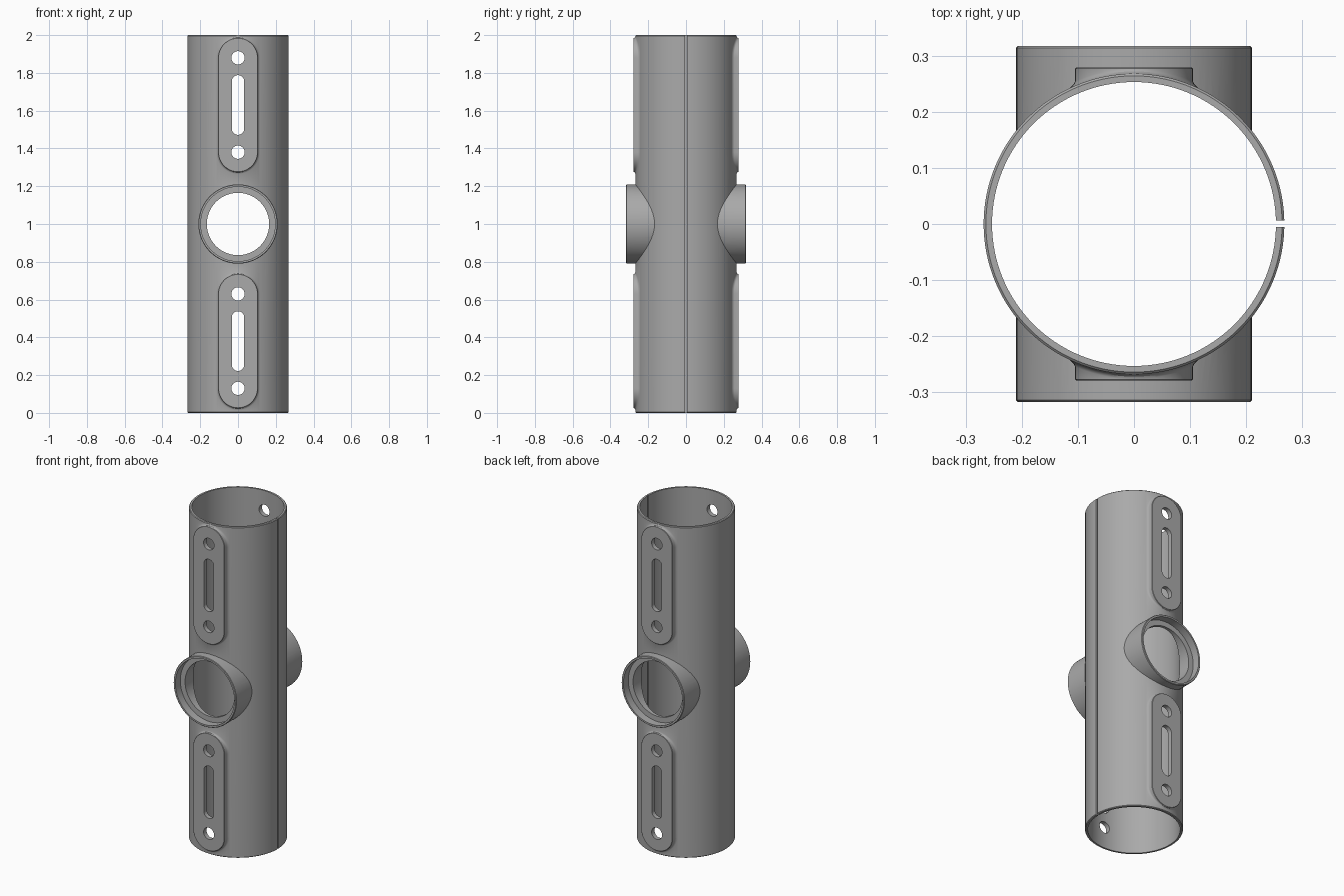
import bpy, bmesh, math
from mathutils import Vector

default = bpy.data.objects.get("Cube")
if default:
    bpy.data.objects.remove(default, do_unlink=True)

R_OUT, R_IN, HEIGHT = 0.268, 0.253, 2.0
PAD_CENTRES = (0.38, 1.63)

grey = bpy.data.materials.new("Grey metal")
grey.use_nodes = True
grey.diffuse_color = (0.4, 0.4, 0.4, 1)
grey.node_tree.nodes["Principled BSDF"].inputs["Base Color"].default_value = (0.4, 0.4, 0.4, 1)


def loft(name, rings):
    """Solid skinned through equal rings of points, capped at both ends."""
    bm = bmesh.new()
    loops = [[bm.verts.new(p) for p in ring] for ring in rings]
    n = len(loops[0])
    for a, b in zip(loops, loops[1:]):
        for i in range(n):
            j = (i + 1) % n
            bm.faces.new((a[i], a[j], b[j], b[i]))
    bm.faces.new(loops[0])
    bm.faces.new(loops[-1])
    bmesh.ops.recalc_face_normals(bm, faces=bm.faces)
    mesh = bpy.data.meshes.new(name)
    bm.to_mesh(mesh)
    bm.free()
    mesh.materials.append(grey)
    obj = bpy.data.objects.new(name, mesh)
    bpy.context.collection.objects.link(obj)
    return obj


def stadium(radius, half, steps=24):
    """Upright rounded slot outline in x, z; a circle when half is zero."""
    pts = []
    for side in (1, -1):
        for i in range(steps + (1 if half else 0)):
            a = math.pi * i / steps + (0 if side == 1 else math.pi)
            pts.append((radius * math.cos(a), radius * math.sin(a) + side * half))
    return pts


def upright(name, profile, n=128):
    """Vertical turned solid from (radius, z) pairs."""
    return loft(name, [[(r * math.cos(math.tau * i / n), r * math.sin(math.tau * i / n), z)
                        for i in range(n)] for r, z in profile])


def across(name, profile, z, half=0, steps=24):
    """Slot or round solid along y from (radius, y) pairs."""
    return loft(name, [[(x, y, z + v) for x, v in stadium(r, half, steps)] for r, y in profile])


def pad(name, z, side):
    """Flat-faced raised pad whose foot flares onto the tube wall."""
    half = 0.25
    rings = [[(x, side * 0.279, z + v) for x, v in stadium(0.103, half)],
             [(x, side * 0.277, z + v) for x, v in stadium(0.105, half)]]
    for spread, lift in ((0, 0.008), (0.002, 0.004), (0.006, 0.0015), (0.012, -0.001)):
        rings.append([(x, side * (math.sqrt(R_OUT ** 2 - x * x) + lift), z + v)
                      for x, v in stadium(0.105 + spread, half)])
    rings.append([(x, side * 0.2, z + v) for x, v in stadium(0.117, half)])
    return loft(name, rings)


def combine(target, tool, operation):
    mod = target.modifiers.new(tool.name, 'BOOLEAN')
    mod.operation, mod.solver, mod.object = operation, 'EXACT', tool
    bpy.context.view_layer.objects.active = target
    bpy.ops.object.modifier_apply(modifier=mod.name)
    bpy.data.objects.remove(tool, do_unlink=True)


# Tube wall with lightly broken outer rims
tube = upright("tube_body", [(R_OUT - 0.004, 0), (R_OUT, 0.004),
                             (R_OUT, HEIGHT - 0.004), (R_OUT - 0.004, HEIGHT)])

# Round side collars and the four pads
combine(tube, across("collars", [(0.207, -0.317), (0.21, -0.314), (0.21, 0.314), (0.207, 0.317)],
                     1.0, steps=48), 'UNION')
for z in PAD_CENTRES:
    for side in (-1, 1):
        combine(tube, pad("mounting_pad", z, side), 'UNION')

# Main bore, collar bores and their stepped seats
combine(tube, upright("main_bore", [(R_IN, -0.1), (R_IN, HEIGHT + 0.1)]), 'DIFFERENCE')
combine(tube, across("collar_bore", [(0.165, -0.5), (0.165, 0.5)], 1.0, steps=48), 'DIFFERENCE')
for side in (-1, 1):
    combine(tube, across("collar_seat", [(0.197, side * 0.27), (0.197, side * 0.5)],
                         1.0, steps=48), 'DIFFERENCE')

# Screw holes and long slots through both walls
for z in PAD_CENTRES:
    for offset, radius, half in ((-0.25, 0.035, 0), (0, 0.033, 0.125), (0.25, 0.035, 0)):
        combine(tube, across("hole", [(radius, -0.5), (radius, 0.5)], z + offset, half), 'DIFFERENCE')

# Narrow lengthwise slit on the left side
slit = loft("slit", [[(x, y, z) for x, y in ((0.2, -0.005), (0.4, -0.005), (0.4, 0.006), (0.2, 0.006))]
                     for z in (-0.1, HEIGHT + 0.1)])
combine(tube, slit, 'DIFFERENCE')

bpy.ops.object.select_all(action='DESELECT')
tube.select_set(True)
bpy.context.view_layer.objects.active = tube
bpy.ops.object.shade_smooth_by_angle(angle=math.radians(30))
